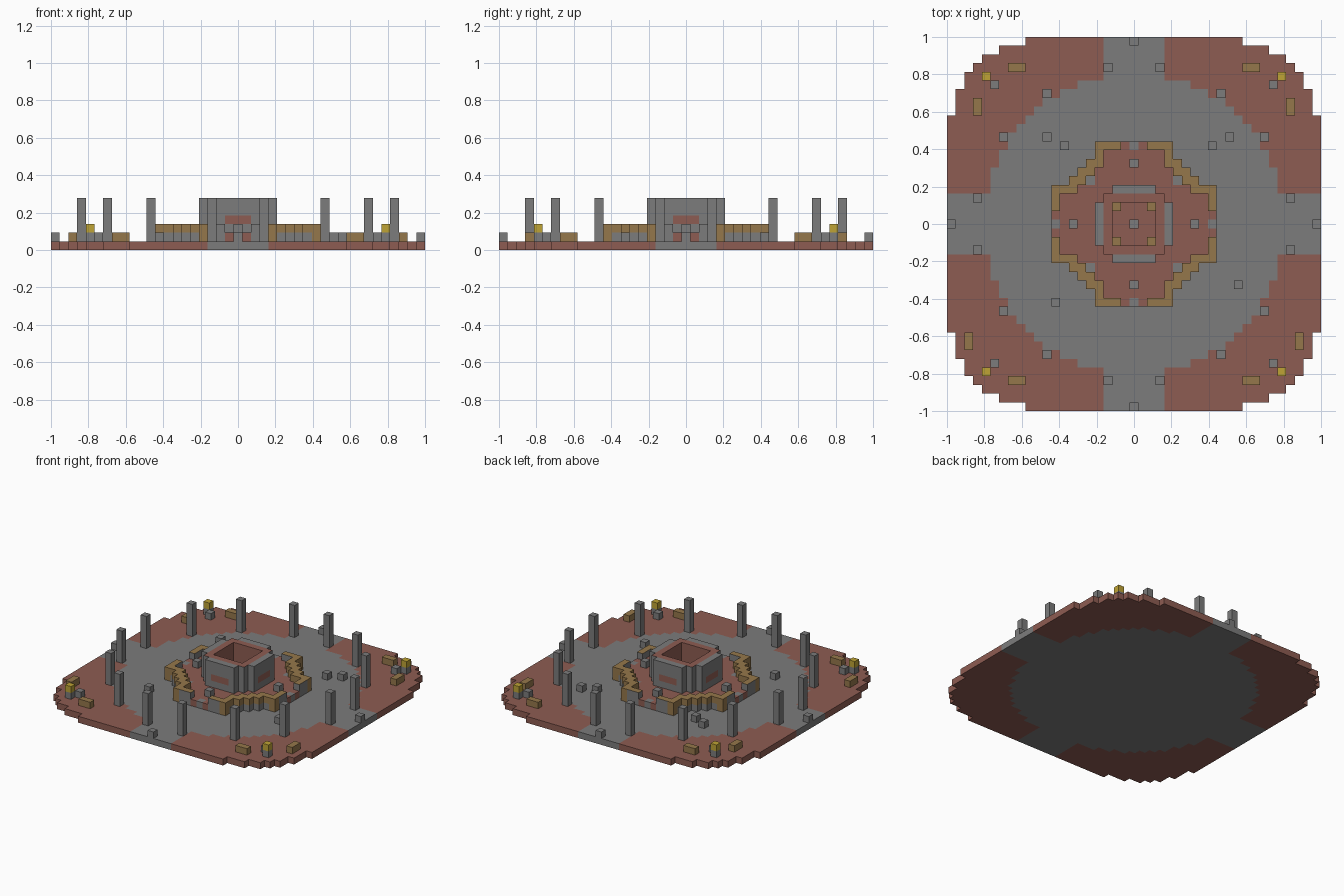
import bpy, bmesh
from mathutils import Vector

if "Cube" in bpy.data.objects:
    bpy.data.objects.remove(bpy.data.objects["Cube"])

CELL = 2 / 43
COLOURS = {
    "stone_grey": (0.2, 0.2, 0.2),
    "clay_red": (0.27, 0.107, 0.084),
    "wood_brown": (0.3, 0.185, 0.07),
    "lamp_yellow": (0.52, 0.37, 0.035),
}
GREY, RED, BROWN, YELLOW = range(4)
materials = []
for name, rgb in COLOURS.items():
    mat = bpy.data.materials.new(name)
    mat.use_nodes = True
    mat.diffuse_color = (*rgb, 1)
    mat.node_tree.nodes["Principled BSDF"].inputs["Base Color"].default_value = (*rgb, 1)
    materials.append(mat)

AXES = [Vector(a) * s for a in ((1, 0, 0), (0, 1, 0), (0, 0, 1)) for s in (1, -1)]


def blocks(name, cells, colour):
    """Join unit blocks into one shell; colour is an index or a rule(cell, normal)."""
    cells = set(cells)
    bm = bmesh.new()
    corners = {}

    def corner(p):
        key = tuple(round(2 * v) for v in p)
        if key not in corners:
            corners[key] = bm.verts.new((p + Vector((0, 0, 0.5))) * CELL)
        return corners[key]

    for cell in cells:
        c = Vector(cell)
        for n in AXES:
            if tuple(int(v) for v in c + n) in cells:
                continue
            u = Vector((n.y, n.z, n.x))
            v = n.cross(u)
            ring = [c + (n + a * u + b * v) / 2 for a, b in ((-1, -1), (1, -1), (1, 1), (-1, 1))]
            face = bm.faces.new([corner(p) for p in ring])
            face.material_index = colour(cell, n) if callable(colour) else colour
    mesh = bpy.data.meshes.new(name)
    bm.to_mesh(mesh)
    bm.free()
    for mat in materials:
        mesh.materials.append(mat)
    obj = bpy.data.objects.new(name, mesh)
    bpy.context.collection.objects.link(obj)
    return obj


def square(r):
    return [(x, y) for x in range(-r, r + 1) for y in range(-r, r + 1)]


def mirrored(points):
    """Repeat points in all four quadrants."""
    return {(x * a, y * b) for x, y in points for a in (1, -1) for b in (1, -1)}


def high_low(x, y):
    return max(abs(x), abs(y)), min(abs(x), abs(y))


# Ground slab: rounded square with a paved circle and four roads
def ground_colour(cell, n):
    x, y, _ = cell
    paved = x * x + y * y <= 17.4 ** 2 or min(abs(x), abs(y)) <= 3
    return GREY if paved else RED


blocks("ground_slab", [(x, y, 0) for x, y in square(21) if x ** 4 + y ** 4 <= 21.6 ** 4], ground_colour)


# Raised court in the middle
def in_court(x, y):
    hi, lo = high_low(x, y)
    return hi + lo <= 12 and hi <= 9 or hi == 9 and lo <= 4


def court_colour(cell, n):
    hi, lo = high_low(*cell[:2])
    if n.z > 0:
        return GREY if (hi, lo) in ((9, 0), (5, 5)) else RED
    if hi == 9 and lo == 4:
        return BROWN
    return RED if hi == 9 and lo == 1 else GREY


blocks("court_platform", [(x, y, 1) for x, y in square(9) if in_court(x, y)], court_colour)


# Low wall around the court, open at the four entrances
def in_wall(x, y):
    hi, lo = high_low(x, y)
    return in_court(x, y) and (hi == 9 and lo >= 2 or hi + lo >= 11 and lo >= 4)


def wall_colour(cell, n):
    hi, lo = high_low(*cell[:2])
    return GREY if hi == 9 and lo < 4 and n.z == 0 else BROWN


blocks("court_wall", [(x, y, 2) for x, y in square(9) if in_wall(x, y)], wall_colour)


# Hollow tower with clipped corners
def in_tower(x, y):
    hi, lo = high_low(x, y)
    return hi == 3 or hi == 4 and lo <= 2


def tower_colour(cell, n):
    x, y, z = cell
    hi, lo = high_low(x, y)
    if hi == 3:
        inward = n.x * x + n.y * y < 0
        return RED if n.z > 0 or inward else GREY
    return RED if z == 3 and lo <= 1 and n.z == 0 else GREY


blocks("tower", [(x, y, z) for x, y in square(4) if in_tower(x, y) for z in range(2, 6)], tower_colour)
blocks("tower_posts", [(x, y, 2) for x, y in mirrored([(2, 2)])], BROWN)
blocks("tower_altar", [(0, 0, 2)], GREY)

# Circle of standing pillars
pillars = mirrored([(18, 3), (15, 10), (10, 15), (3, 18)])
blocks("pillars", [(x, y, z) for x, y in pillars for z in range(1, 6)], GREY)

# Single stones: road ends, court markers and loose rubble
blocks("road_end_stones", [(x, y, 1) for x, y in mirrored([(21, 0), (0, 21)])], GREY)
blocks("court_stones", [(x, y, 2) for x, y in mirrored([(7, 0), (0, 7)])], GREY)
rubble = [(-8, 9), (-10, 10), (9, 9), (11, 10), (-9, -9), (12, -7)]
blocks("loose_stones", [(x, y, 1) for x, y in rubble], GREY)

# Corner lamps on stone bases
blocks("lamp_bases", [(x, y, 1) for x, y in mirrored([(17, 17), (16, 16)])], GREY)
blocks("lamps", [(x, y, 2) for x, y in mirrored([(17, 17)])], YELLOW)

# Corner benches
benches = mirrored([(13, 18), (14, 18)])
for s in (-1, 1):
    benches |= {(s * 18, y) for y in (13, 14)} | {(s * 19, -y) for y in (13, 14)}
blocks("benches", [(x, y, 1) for x, y in benches], BROWN)
